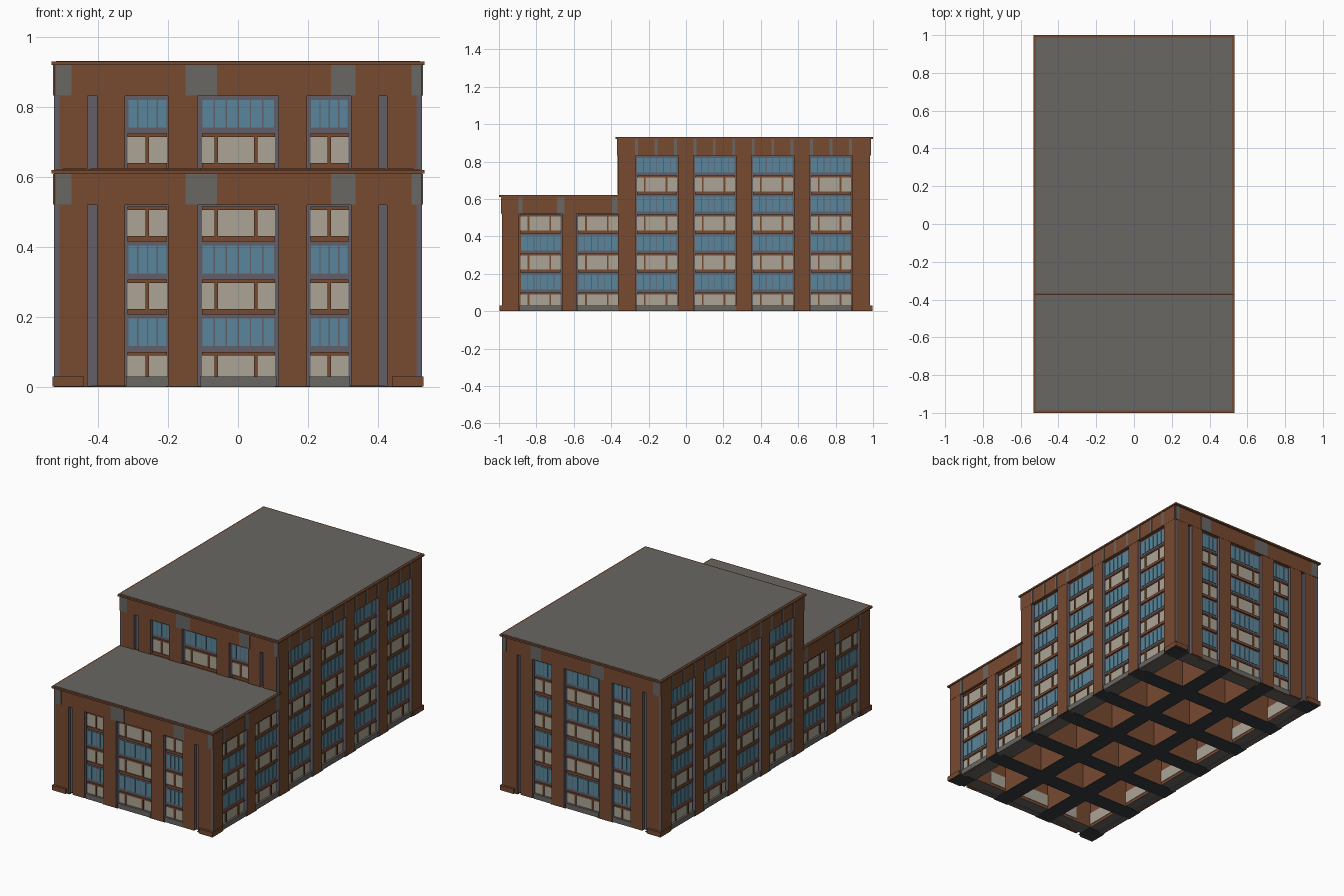
import bpy, bmesh
from mathutils import Vector

if "Cube" in bpy.data.objects:
    bpy.data.objects.remove(bpy.data.objects["Cube"])

# Flat colours
COLS = {
    "brick_brown": (0.185, 0.068, 0.030),
    "window_blue": (0.100, 0.240, 0.325),
    "window_cream": (0.410, 0.375, 0.300),
    "frame_purple_grey": (0.125, 0.112, 0.140),
    "concrete_grey": (0.140, 0.135, 0.126),
    "dark_footing": (0.040, 0.042, 0.052),
}
MATS = {}
for name, c in COLS.items():
    m = bpy.data.materials.new(name)
    m.diffuse_color = (*c, 1)
    m.use_nodes = True
    m.node_tree.nodes["Principled BSDF"].inputs["Base Color"].default_value = m.diffuse_color
    MATS[name] = m
BROWN, BLUE, CREAM, FRAME, GREY, DARK = COLS


class Part:
    """Collects boxes into one object; the rule picks a slot from the normal."""
    def __init__(self, name, mats, rule=None):
        self.name, self.mats, self.rule = name, mats, rule
        self.bm = bmesh.new()

    def box(self, x, y, z, out=None):
        co = [Vector((a, b, c)) for c in sorted(z) for b in sorted(y) for a in sorted(x)]
        v = [self.bm.verts.new(p) for p in co]
        for q in ((0, 2, 3, 1), (4, 5, 7, 6), (0, 1, 5, 4),
                  (2, 6, 7, 3), (0, 4, 6, 2), (1, 3, 7, 5)):
            f = self.bm.faces.new([v[i] for i in q])
            f.normal_update()
            if self.rule:
                f.material_index = self.rule(f.normal, out)

    def finish(self):
        me = bpy.data.meshes.new(self.name)
        self.bm.to_mesh(me)
        self.bm.free()
        for m in self.mats:
            me.materials.append(MATS[m])
        bpy.context.collection.objects.link(bpy.data.objects.new(self.name, me))


def wall_rule(n, out):          # outside frame colour, underside grey, rest brown
    return 0 if n.dot(out) > .9 else (2 if n.z < -.9 else 1)


P = {
    "wall_core": Part("wall_core", [FRAME, BROWN, GREY], wall_rule),
    "pilasters": Part("pilasters", [BROWN, FRAME],
                      lambda n, out: 1 if abs(n.z) < .5 and abs(n.dot(out)) < .5 else 0),
    "parapet_bands": Part("parapet_bands", [BROWN]),
    "parapet_panels": Part("parapet_panels", [GREY]),
    "cream_panes": Part("cream_panes", [CREAM]),
    "blue_panes": Part("blue_panes", [BLUE]),
    "window_rails": Part("window_rails", [BROWN]),
    "bay_plinths": Part("bay_plinths", [GREY]),
    "corner_feet": Part("corner_feet", [BROWN]),
    "cornices": Part("cornices", [BROWN]),
    "roofs": Part("roofs", [GREY]),
    "partitions": Part("partitions", [BROWN]),
    "footings": Part("footings", [DARK]),
}
ROW = 0.104


def facade(axis, sign, plane, span, bays, piers, panels, row0, rows, thick=.085):
    """One wall: u runs along it, d is the distance out from its plane."""
    out = Vector((sign, 0, 0)) if axis == "x" else Vector((0, sign, 0))

    def put(part, u, d, z):
        w = (sign * (plane + d[0]), sign * (plane + d[1]))
        if axis == "x":
            P[part].box(w, u, z, out)
        else:
            P[part].box(u, w, z, out)

    top = rows * ROW
    base = row0 * ROW if row0 else .003
    put("wall_core", span, (-thick, 0), (base, top + .09))
    for u in piers:
        put("pilasters", u, (-.005, .02), (base, top))
    lo, hi = span[0] - .02 * (span[0] < 0), span[1] + .02
    if span[1] < 0 and axis == "x":
        hi = span[1]
    put("parapet_bands", (lo, hi), (-.005, .021), (top, top + .09))
    for u in panels:
        put("parapet_panels", u, (.015, .023), (top + .001, top + .089))
    for a, b in bays:
        w = b - a
        wide = w > .15
        if row0 == 0:
            put("bay_plinths", (a - .005, b + .005), (-.02, .015), (0, .03))
        for i in range(row0, rows):
            z = i * ROW
            if i % 2 == 0:      # cream row: few panes, brown rails and mullions
                put("cream_panes", (a, b), (-.004, .003), (z + .015, z + .092))
                if row0 == 0:   # inner face of the pane
                    put("cream_panes", (a, b), (-thick - .003, -thick + .003), (z + .02, z + .092))
                put("window_rails", (a, b), (-.004, .009), (z, z + .016))
                put("window_rails", (a, b), (-.004, .009), (z + .09, z + .1))
                for t in ((.2, .74) if wide else (.5,)):
                    c = a + w * t
                    put("window_rails", (c - .005, c + .005), (-.004, .008), (z + .015, z + .091))
            else:               # blue row: many narrow panes
                n = 6 if wide else 4
                for k in range(n):
                    put("blue_panes", (a + w * k / n + .002, a + w * (k + 1) / n - .002),
                        (-.004, .003), (z + .013, z + .092))


# End walls
end_bays = [(-.315, -.202), (-.103, .105), (.207, .315)]
end_piers = [(-.51, -.43), (-.402, -.323), (-.2, -.115),
             (.115, .197), (.323, .402), (.425, .51)]
end_panels = [(-.52, -.475), (-.15, -.06), (.265, .335), (.495, .522)]
for sign, plane, row0, rows, th in ((-1, .965, 0, 5, .085), (-1, .345, 6, 8, .03), (1, .965, 0, 8, .085)):
    facade("y", sign, plane, (-.505, .505), end_bays, end_piers, end_panels, row0, rows, th)

# Long side walls, low and tall parts
low_bays = [(c - .107, c + .107) for c in (-.777, -.47)]
tall_bays = [(c - .107, c + .107) for c in (-.156, .154, .464, .774)]
low_piers = [(-.983, -.892), (-.663, -.585)]
tall_piers = [(-.363, -.27), (-.042, .04), (.268, .35), (.578, .66), (.888, .983)]
ribs = [(-.272 + ROW * k, -.257 + ROW * k) for k in range(12)]
for sign in (-1, 1):
    facade("x", sign, .505, (-.963, -.36), low_bays, low_piers,
           [(-.895, -.875), (-.69, -.65), (-.395, -.365)], 0, 5)
    facade("x", sign, .505, (-.343, .963), tall_bays, tall_piers, ribs, 0, 8)
    # Feet at the corners
    for y in ((-.998, -.9), (.9, .998)):
        P["corner_feet"].box((sign * .44, sign * .53), y, (.002, .03))

# Cornices and roof decks
for y0, y1, z in ((-1, -.35, .61), (-.377, 1, .92)):
    P["cornices"].box((-.532, .532), (y0, y1), (z, z + .01))
    P["roofs"].box((-.52, .52), (y0 + .012, y1 - .012), (z + .008, z + .012))

# Inner partitions and the footing strips under them
for x in (-.155, .155):
    xs = (x - .05, x + .05)
    P["partitions"].box(xs, (-.9, -.33), (.003, .608))
    P["partitions"].box(xs, (-.33, .9), (.003, .918))
    P["footings"].box(xs, (-.985, .985), (0, .003))
for k in range(-2, 3):
    ys = (.31 * k - .05, .31 * k + .05)
    P["partitions"].box((-.45, .45), ys, (.003, .605 if k < 0 else .915))
    P["footings"].box((-.525, .525), ys, (0, .003))
for sx in (-1, 1):
    for sy in (-1, 1):
        P["footings"].box((sx * .42, sx * .525), (sy * .885, sy * .985), (0, .003))

for p in P.values():
    p.finish()
